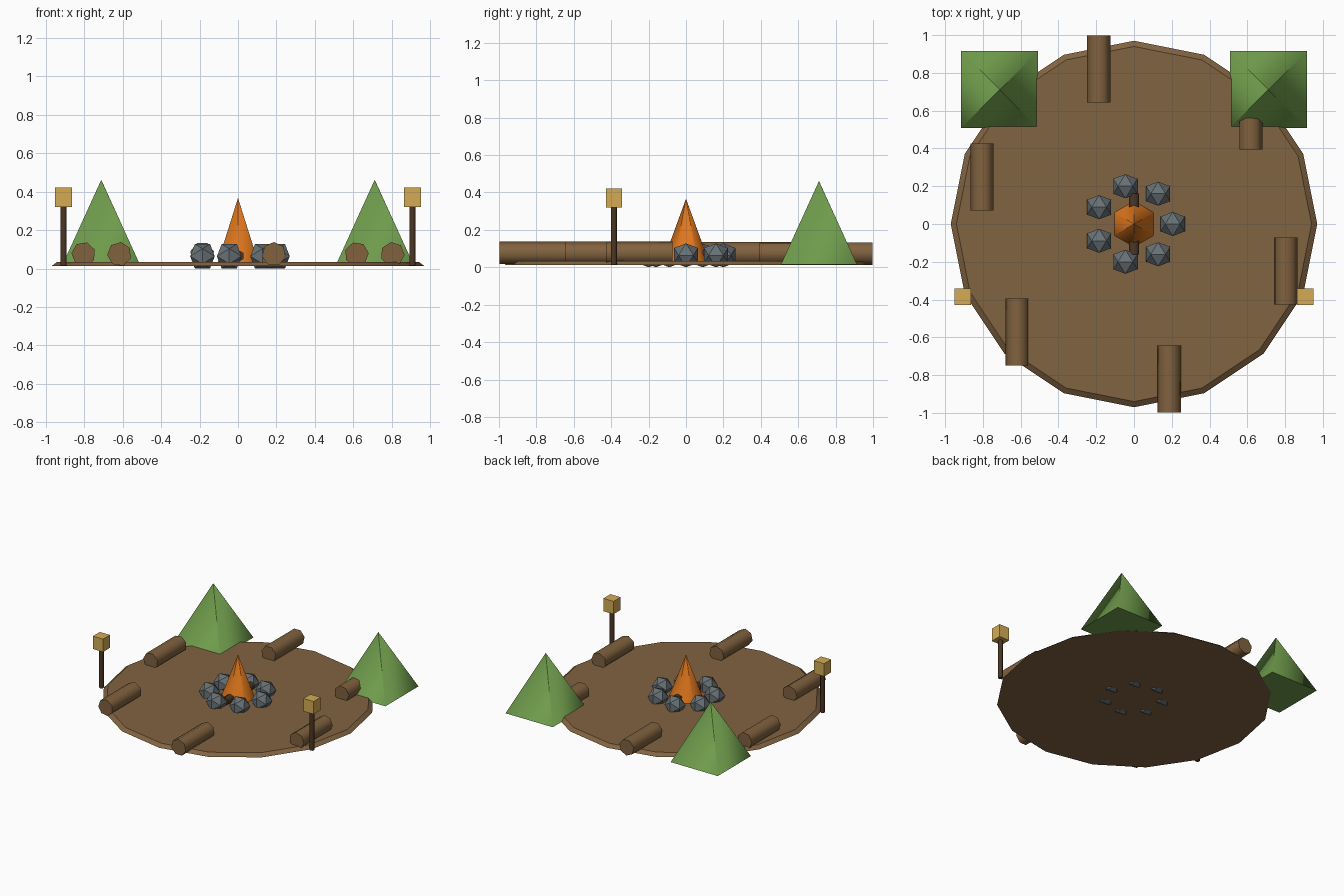
import bpy, bmesh, math
from mathutils import Matrix, Vector

cube = bpy.data.objects.get("Cube")
if cube:
    bpy.data.objects.remove(cube, do_unlink=True)


def material(name, rgb):
    linear = [(c / 255) ** 2.2 for c in rgb] + [1.0]
    m = bpy.data.materials.new(name)
    m.use_nodes = True
    m.diffuse_color = linear
    bsdf = next(n for n in m.node_tree.nodes if n.type == "BSDF_PRINCIPLED")
    bsdf.inputs["Base Color"].default_value = linear
    bsdf.inputs["Roughness"].default_value = 0.9
    return m


earth = material("earth brown", (128, 99, 67))
bark = material("bark brown", (128, 98, 65))
dark_wood = material("dark wood", (78, 57, 40))
stone = material("stone grey", (104, 112, 116))
flame = material("flame orange", (222, 118, 34))
leaf = material("tent green", (112, 156, 78))
glow = material("lantern yellow", (212, 170, 86))


def finish(name, bm, mat):
    bmesh.ops.recalc_face_normals(bm, faces=bm.faces)
    mesh = bpy.data.meshes.new(name)
    bm.to_mesh(mesh)
    bm.free()
    mesh.materials.append(mat)
    obj = bpy.data.objects.new(name, mesh)
    bpy.context.collection.objects.link(obj)
    return obj


def round_part(name, mat, sides, r_low, r_top, length, centre, turn=0.0, lying=False):
    """Cylinder or cone with smooth sides and crisp caps."""
    bm = bmesh.new()
    bmesh.ops.create_cone(bm, cap_ends=True, segments=sides, radius1=r_low,
                          radius2=r_top, depth=length)
    for f in bm.faces:
        cap = abs(f.normal.z) > 0.99
        f.smooth = not cap
        if cap:
            for e in f.edges:
                e.smooth = False
    spin = Matrix.Rotation(turn, 4, "Z")
    if lying:
        spin = Matrix.Rotation(math.pi / 2, 4, "X") @ spin
    bm.transform(Matrix.Translation(centre) @ spin)
    return finish(name, bm, mat)


def box(name, mat, size, centre):
    bm = bmesh.new()
    bmesh.ops.create_cube(bm, size=1)
    bm.transform(Matrix.Translation(centre) @ Matrix.Diagonal((*size, 1)))
    return finish(name, bm, mat)


def rock(name, radius, centre):
    """Icosahedron lying on one of its edges."""
    bm = bmesh.new()
    t = (1 + math.sqrt(5)) / 2
    s = radius / math.hypot(1, t)
    for a in (-s, s):
        for b in (-s * t, s * t):
            for p in ((a, 0, b), (0, b, a), (b, a, 0)):
                bm.verts.new(Vector(p) + Vector(centre))
    bmesh.ops.convex_hull(bm, input=bm.verts)
    return finish(name, bm, stone)


# Ground disc
round_part("ground", earth, 16, 0.97, 0.94, 0.023, (0, 0, 0.0235))

# Ring of seat logs, all lying front to back
for i in range(6):
    p = 0.3 + i * math.pi / 3
    round_part(f"seat_log_{i + 1}", bark, 7, 0.063, 0.063, 0.355,
               (0.841 * math.cos(p), -0.841 * math.sin(p), 0.075),
               turn=-(math.pi + p), lying=True)

# Fire with its ring of stones
round_part("flame", flame, 6, 0.128, 0.0008, 0.35, (0, 0, 0.19))
round_part("firewood", dark_wood, 6, 0.032, 0.032, 0.325, (0, 0, 0.065), lying=True)
for i in range(7):
    p = i * math.tau / 7
    rock(f"fire_stone_{i + 1}", 0.075,
         (0.205 * math.cos(p), -0.205 * math.sin(p), 0.064))

# Tents and lanterns on both sides
for side, s in (("left", 1), ("right", -1)):
    round_part(f"tent_{side}", leaf, 4, 0.288, 0.001, 0.445,
               (0.711 * s, 0.711, 0.2375), turn=math.pi / 4)
    round_part(f"lantern_post_{side}", dark_wood, 6, 0.017, 0.017, 0.32,
               (0.907 * s, -0.385, 0.175))
    box(f"lantern_{side}", glow, (0.088, 0.086, 0.1), (0.907 * s, -0.385, 0.37))
